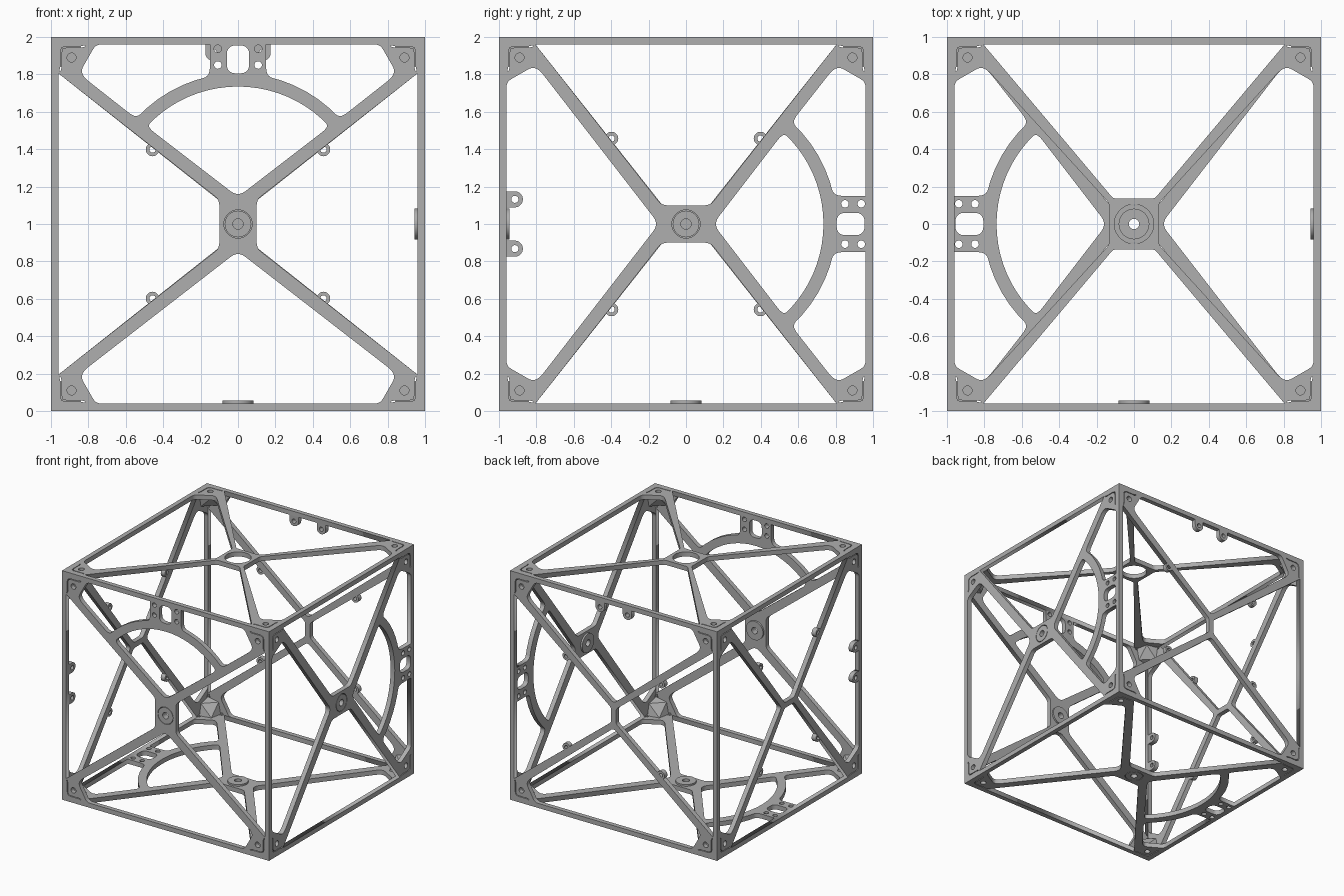
import bpy, bmesh
from math import sin, cos, radians, pi
from itertools import product
from mathutils import Vector, Matrix

if "Cube" in bpy.data.objects:
    bpy.data.objects.remove(bpy.data.objects["Cube"])

metal = bpy.data.materials.new("grey_metal")
metal.use_nodes = True
GREY = (0.43, 0.43, 0.43, 1)
metal.diffuse_color = GREY
for node in metal.node_tree.nodes:
    if node.type == 'BSDF_PRINCIPLED':
        node.inputs["Base Color"].default_value = GREY

CENTRE = Matrix.Translation((0, 0, 1))
EDGE, BAR = 1.0, 0.04
IN = EDGE - BAR


def arc(cx, cy, r, a0, a1, n):
    steps = [radians(a0 + (a1 - a0) * i / n) for i in range(n + 1)]
    return [(cx + r * cos(a), cy + r * sin(a)) for a in steps]


def circle(cx, cy, r, n=20):
    return arc(cx, cy, r, 0, 360, n)[:-1]


def rounded(points, segs=5):
    """Round each corner (u, v, d) back by the distance d."""
    out = []
    for i, p in enumerate(points):
        here = Vector(p[:2])
        d = p[2] if len(p) > 2 else 0
        if not d:
            out.append(tuple(here))
            continue
        ends = []
        for q in (points[i - 1], points[(i + 1) % len(points)]):
            way = Vector(q[:2]) - here
            ends.append(here + way.normalized() * min(d, way.length * 0.45))
        for k in range(segs + 1):
            t = k / segs
            out.append(tuple(ends[0] * (1 - t) ** 2 + here * 2 * t * (1 - t) + ends[1] * t * t))
    return out


def flip(loop, su, sv):
    return [(p[0] * su, p[1] * sv) + tuple(p[2:]) for p in loop]


def add_mesh(name, bm):
    bmesh.ops.recalc_face_normals(bm, faces=bm.faces)
    mesh = bpy.data.meshes.new(name)
    bm.to_mesh(mesh)
    bm.free()
    mesh.materials.append(metal)
    ob = bpy.data.objects.new(name, mesh)
    bpy.context.collection.objects.link(ob)
    return ob


def plate(name, loops, frame, outer=EDGE, inner=IN, mitre=False):
    """Extrude filled loops between two distances along the face normal."""
    curve = bpy.data.curves.new(name + "_outline", 'CURVE')
    curve.dimensions, curve.fill_mode = '2D', 'BOTH'
    curve.extrude = (outer - inner) / 2
    for loop in loops:
        spline = curve.splines.new('POLY')
        spline.points.add(len(loop) - 1)
        for pt, p in zip(spline.points, loop):
            pt.co = (p[0], p[1], 0, 1)
        spline.use_cyclic_u = True
    tmp = bpy.data.objects.new(name + "_outline", curve)
    bpy.context.collection.objects.link(tmp)
    dg = bpy.context.evaluated_depsgraph_get()
    mesh = bpy.data.meshes.new_from_object(tmp.evaluated_get(dg))
    bm = bmesh.new()
    bm.from_mesh(mesh)
    bpy.data.objects.remove(tmp)
    bpy.data.curves.remove(curve)
    bpy.data.meshes.remove(mesh)
    bmesh.ops.remove_doubles(bm, verts=bm.verts, dist=1e-5)
    if mitre:  # panels meet their neighbours at 45 degrees
        for v in bm.verts:
            if v.co.z < 0:
                for k in (0, 1):
                    if abs(v.co[k]) > EDGE - 0.001:
                        v.co[k] *= IN / EDGE
    move = Matrix.Translation((0, 0, (outer + inner) / 2))
    bmesh.ops.transform(bm, matrix=CENTRE @ frame @ move, verts=bm.verts)
    return add_mesh(name, bm)


def face_frame(normal, up):
    n, v = Vector(normal), Vector(up)
    return Matrix((v.cross(n), v, n)).transposed().to_4x4()


# Openings shared by every panel: border, bolt holes, corner cap seams
GUSSET = [(0.82, 0.78, 0.03), (0.84, 0.82, 0.03), (0.76, IN, 0.03)]
SEAM = [(0.82, 0.956), (0.84, 0.95), (0.92, 0.95), (0.943, 0.943),
        (0.95, 0.92), (0.95, 0.84), (0.956, 0.82)]


def base_loops():
    loops = [[(-EDGE, -EDGE), (EDGE, -EDGE), (EDGE, EDGE), (-EDGE, EDGE)]]
    groove = SEAM + [(u - 0.006, v - 0.006) for u, v in reversed(SEAM)]
    for su, sv in product((1, -1), repeat=2):
        loops += [circle(0.89 * su, 0.89 * sv, 0.024), flip(groove, su, sv)]
    return loops


def side_opening(u, v, d):
    return rounded([(IN, 0.805), (u, v, d), (u, -v, d), (IN, -0.805)])


def end_opening(root):
    right = root + GUSSET
    left = [p for p in reversed(flip(right, -1, 1)) if p[0] < 0]
    return rounded(right + left)


# Panels with a bushing hub and a curved brace
def braced_loops():
    loops = base_loops()
    for s in (1, -1):
        loops.append(flip(side_opening(0.1, 0.13, 0.03), s, 1))
    loops.append(flip(end_opening([(0, 0.145, 0.05)]), 1, -1))
    bow = arc(0, 0.07, 0.665, 42.7, 137.3, 20)
    loops.append(rounded([(0, 0.145, 0.05), bow[0] + (0.05,)] + bow[1:-1] + [bow[-1] + (0.05,)]))
    rim = arc(0, 0.07, 0.735, 42.2, 78.2, 6)
    window = [rim[0] + (0.05,)] + GUSSET + [(0.15, IN), rim[-1] + (0.05,)] + rim[-2:0:-1]
    slot = [(0.06, 0.805, 0.05), (0.06, 0.955, 0.05), (-0.06, 0.955, 0.05), (-0.06, 0.805, 0.05)]
    loops.append(rounded(slot))
    for s in (1, -1):
        loops.append(flip(rounded(window), s, 1))
        loops += [circle(0.108 * s, v, 0.02) for v in (0.937, 0.85)]
    loops.append(circle(0, 0, 0.075, 32))
    return loops


# Panels with a plain cross
def cross_loops():
    loops = base_loops()
    for s in (1, -1):
        loops.append(flip(side_opening(0.024, 0.065, 0.02), s, 1))
        loops.append(flip(end_opening([(0, 0.11, 0.03)]), 1, s))
    return loops


# Top panel: slim cross with a square hub around a round hole
def ring_loops():
    loops = base_loops() + [circle(0, 0, 0.105, 40)]
    for s in (1, -1):
        loops.append(flip(side_opening(0.135, 0.11, 0.02), s, 1))
        loops.append(flip(end_opening([(0.11, 0.132, 0.02)]), 1, s))
    return loops


X, Y, Z = Vector((1, 0, 0)), Vector((0, 1, 0)), Vector((0, 0, 1))

for name, n, up in (("front", -Y, Z), ("side", X, Y), ("bottom", -Z, -X)):
    frame = face_frame(n, up)
    plate(name + "_panel", braced_loops(), frame, mitre=True)
    bore = circle(0, 0, 0.028)
    plate(name + "_bushing", [circle(0, 0, 0.071, 32), bore], frame)
    plate(name + "_bushing_flange", [circle(0, 0, 0.082, 32), bore], frame, IN, IN - 0.015)

plate("top_panel", ring_loops(), face_frame(Z, X), mitre=True)

for name, n, up, edge in (("back", Y, Z, 1), ("far_side", -X, Y, -1)):
    frame = face_frame(n, up)
    plate(name + "_panel", cross_loops(), frame, mitre=True)
    # small eyelets along the cross struts
    for su, sv in product((1, -1), repeat=2):
        u, v = 0.457 * su, 0.398 * sv
        plate(name + "_strut_eyelet", [circle(u, v, 0.036), circle(u, v, 0.017)], frame)
    # pair of rounded tabs on one border
    for s in (1, -1):
        u, v = 0.132 * s, 0.915
        tab = arc(u, v, 0.043, 180, 360, 14) + [(u + 0.043, IN), (u - 0.043, IN)]
        loops = [flip(tab, 1, edge), flip(circle(u, v, 0.019), 1, edge)]
        plate(name + "_border_tab", loops, frame)

# Faceted blocks inside the eight corners
for signs in product((1, -1), repeat=3):
    bm = bmesh.new()
    pts = [(IN, IN, IN)]
    for k in range(3):
        leg, pad = [IN] * 3, [0.86] * 3
        leg[k] = 0.84
        pad[k] = IN
        pts += [leg, pad]
    for p in pts:
        bm.verts.new([c * s for c, s in zip(p, signs)])
    bmesh.ops.convex_hull(bm, input=bm.verts)
    bmesh.ops.transform(bm, matrix=CENTRE, verts=bm.verts)
    add_mesh("corner_block", bm)
